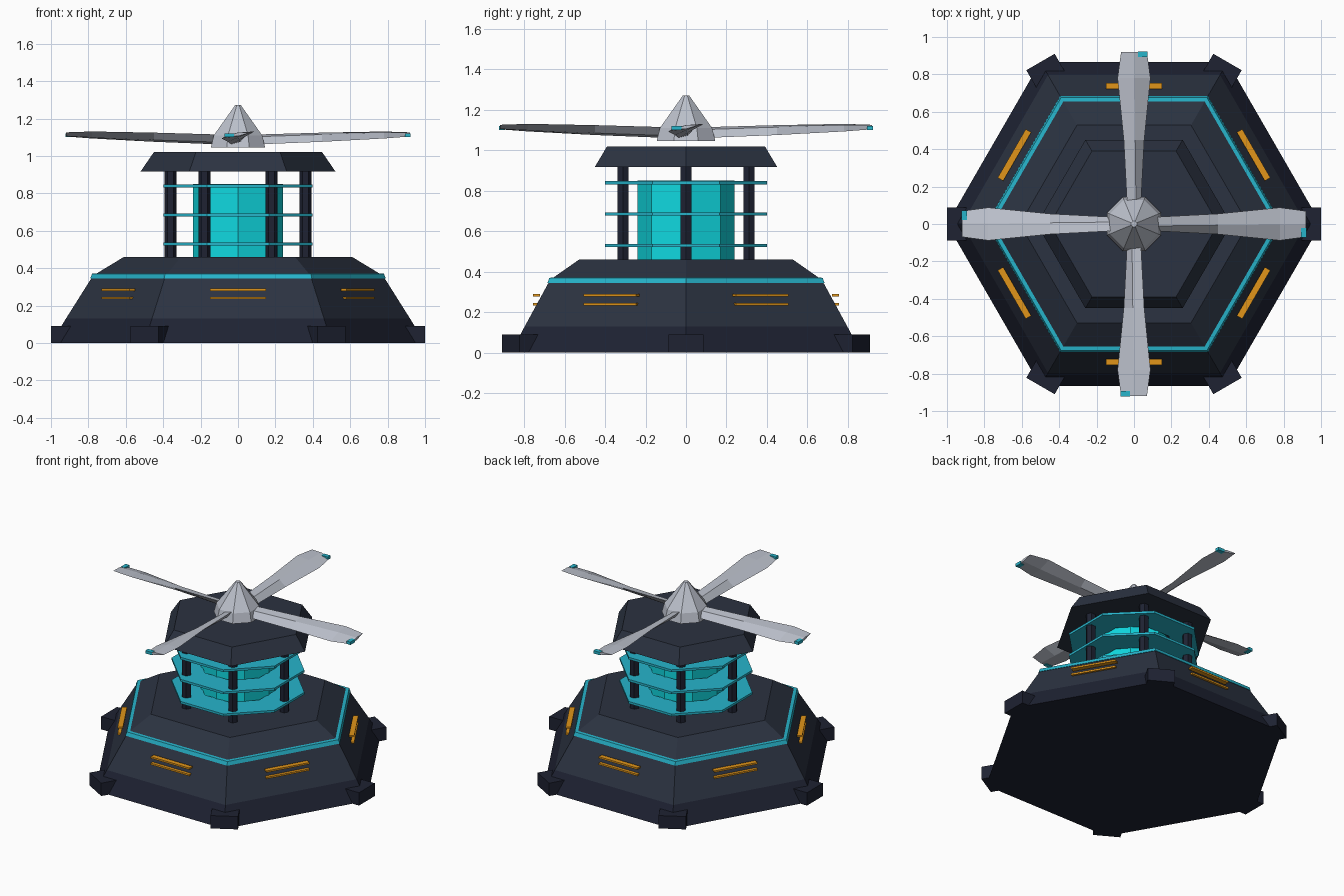
import bpy, bmesh
from math import sin, cos, pi, radians
from mathutils import Matrix

if "Cube" in bpy.data.objects:
    bpy.data.objects.remove(bpy.data.objects["Cube"])


def material(name, rgb):
    m = bpy.data.materials.new(name)
    m.diffuse_color = (*rgb, 1)
    m.use_nodes = True
    m.node_tree.nodes["Principled BSDF"].inputs["Base Color"].default_value = m.diffuse_color
    return m


PANEL = material("navy_panel", (0.024, 0.032, 0.052))
DARK = material("dark_navy", (0.013, 0.016, 0.032))
CYAN = material("cyan_trim", (0.02, 0.46, 0.60))
CORE = material("bright_cyan", (0.005, 0.70, 0.76))
ORANGE = material("orange", (0.75, 0.30, 0.01))
METAL = material("pale_metal", (0.50, 0.53, 0.60))


def finish(name, bm, mat):
    bmesh.ops.recalc_face_normals(bm, faces=bm.faces)
    me = bpy.data.meshes.new(name)
    bm.to_mesh(me)
    bm.free()
    me.materials.append(mat)
    ob = bpy.data.objects.new(name, me)
    bpy.context.collection.objects.link(ob)
    return ob


def loft(name, rings, mat, closed=False):
    """Skin a list of equal-length point rings; cap the ends or close the loop."""
    bm = bmesh.new()
    vs = [[bm.verts.new(p) for p in r] for r in rings]
    n = len(vs[0])
    pairs = list(zip(vs, vs[1:])) + ([(vs[-1], vs[0])] if closed else [])
    for a, b in pairs:
        for i in range(n):
            j = (i + 1) % n
            bm.faces.new((a[i], a[j], b[j], b[i]))
    if not closed:
        bm.faces.new(vs[0])
        bm.faces.new(vs[-1])
    return finish(name, bm, mat)


def turned(name, profile, sides, mat, offset=0.0, at=(0, 0), closed=False):
    """Revolve (radius, z) points into a faceted solid or a closed ring."""
    rings = [[(at[0] + r * cos(offset + 2 * pi * i / sides),
               at[1] + r * sin(offset + 2 * pi * i / sides), z)
              for i in range(sides)] for r, z in profile]
    return loft(name, rings, mat, closed)


def box(name, centre, size, angle, mat):
    """Box placed along +x, then swung round the z axis."""
    bm = bmesh.new()
    m = (Matrix.Rotation(angle, 4, 'Z') @ Matrix.Translation(centre)
         @ Matrix.Diagonal((*size, 1)))
    bmesh.ops.create_cube(bm, size=1, matrix=m)
    return finish(name, bm, mat)


# Hexagonal base: dark skirt, sloped hull, cyan trim
turned("base_skirt", [(1.0, 0), (0.92, 0.13)], 6, DARK)
turned("base_hull", [(0.92, 0.13), (0.775, 0.36), (0.61, 0.46)], 6, PANEL)
turned("base_trim", [(0.79, 0.345), (0.78, 0.37), (0.75, 0.372), (0.74, 0.35)],
       6, CYAN, closed=True)

# Corner feet, pillars and side vents, six of each
for k in range(6):
    a = k * pi / 3
    box(f"foot_{k}", (0.91, 0, 0.045), (0.18, 0.175, 0.09), a, DARK)
    turned(f"pillar_{k}", [(0.032, 0.45), (0.032, 0.93)], 6, DARK,
           at=(0.36 * cos(a), 0.36 * sin(a)))
    for row, z in enumerate((0.24, 0.285)):
        box(f"vent_{k}_{row}", (0.738, 0, z), (0.034, 0.30, 0.012),
            a + pi / 6, ORANGE)

# Glowing core with three flat rings around it
turned("core", [(0.24, 0.45), (0.24, 0.85)], 8, CORE)
for k, z in enumerate((0.53, 0.685, 0.84)):
    turned(f"core_ring_{k}", [(0.432, z - 0.008), (0.432, z + 0.008),
                              (0.25, z + 0.008), (0.25, z - 0.008)],
           8, CYAN, offset=pi / 8, closed=True)

# Cap and rotor hub
turned("cap", [(0.52, 0.918), (0.45, 1.02)], 6, PANEL)
turned("rotor_hub", [(0.157, 1.045), (0.14, 1.11), (0.016, 1.272)], 8, METAL,
       offset=pi / 8)

# Four twisted blades: radius, half width, half thickness, pitch, height
STATIONS = [(0.10, 0.045, 0.018, 36, 1.088), (0.45, 0.06, 0.016, 24, 1.10),
            (0.78, 0.09, 0.013, 12, 1.112), (0.92, 0.07, 0.009, 9, 1.115)]
for k in range(4):
    a = k * pi / 2
    rings = []
    for r, w, t, pitch, z in STATIONS:
        c, s = cos(radians(pitch)), sin(radians(pitch))
        rings.append([(r, u * c - v * s, z + u * s + v * c)
                      for u, v in ((w, 0), (0, t), (-w, 0), (0, -t))])
    blade = loft(f"blade_{k}", rings, METAL)
    blade.data.transform(Matrix.Rotation(a, 4, 'Z'))
    box(f"blade_tip_{k}", (0.908, -0.047, 1.11), (0.03, 0.05, 0.02), a, CYAN)
